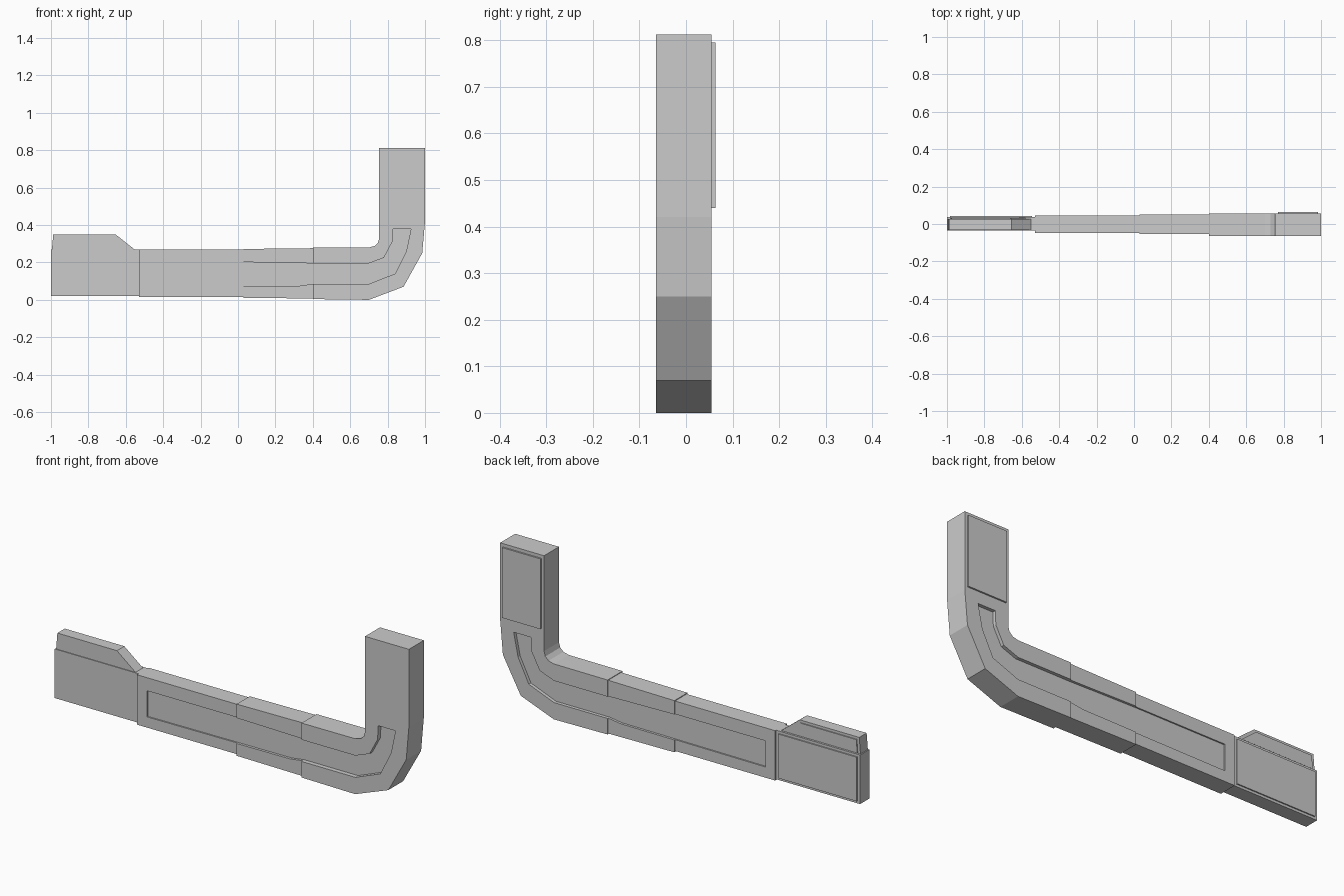
import bpy, bmesh

if "Cube" in bpy.data.objects:
    bpy.data.objects.remove(bpy.data.objects["Cube"])


def prism(name, profile, y0, y1):
    """Extrude an (x, z) outline from y0 to y1."""
    bm = bmesh.new()
    face = bm.faces.new([bm.verts.new((x, y0, z)) for x, z in profile])
    ext = bmesh.ops.extrude_face_region(bm, geom=[face])
    for v in ext["geom"]:
        if isinstance(v, bmesh.types.BMVert):
            v.co.y = y1
    bmesh.ops.recalc_face_normals(bm, faces=bm.faces)
    mesh = bpy.data.meshes.new(name)
    bm.to_mesh(mesh)
    bm.free()
    obj = bpy.data.objects.new(name, mesh)
    bpy.context.collection.objects.link(obj)
    return obj


def rect(x0, x1, z0, z1):
    return [(x0, z0), (x1, z0), (x1, z1), (x0, z1)]


# Thin end block: lower body, stepped upper body, raised back panels
prism("end_lower", rect(-1, -0.52, 0.02, 0.268), -0.035, 0.038)
prism("end_lower_panel", rect(-0.985, -0.545, 0.032, 0.255), 0.037, 0.044)
prism("end_upper", [(-0.995, 0.267), (-0.53, 0.267), (-0.55, 0.267),
                    (-0.655, 0.35), (-0.988, 0.35)][:1] +
      [(-0.55, 0.267), (-0.655, 0.35), (-0.988, 0.35)], -0.031, 0.028)
prism("end_upper_panel", [(-0.98, 0.272), (-0.58, 0.272),
                          (-0.66, 0.337), (-0.975, 0.337)], 0.027, 0.033)

# Long arm in three steps, the last one bending upward
segments = [
    prism("arm_narrow", rect(-0.53, 0.03, 0.016, 0.268), -0.048, 0.045),
    prism("arm_middle", [(0.03, 0.011), (0.40, 0.007), (0.40, 0.276),
                         (0.03, 0.272)], -0.054, 0.05),
    prism("arm_bend", [(0.40, 0.004), (0.70, 0), (0.885, 0.07), (0.985, 0.25),
                       (1, 0.42), (1, 0.812), (0.755, 0.812), (0.755, 0.33),
                       (0.748, 0.305), (0.73, 0.288), (0.70, 0.28),
                       (0.40, 0.279)], -0.064, 0.055),
]

# Raised panel on the back of the upright
prism("upright_panel", rect(0.77, 0.985, 0.44, 0.795), 0.054, 0.063)

# Shallow channel recessed along both faces of the arm
channel = [(-0.475, 0.07), (0.33, 0.075), (0.40, 0.085), (0.70, 0.085),
           (0.84, 0.14), (0.90, 0.26), (0.925, 0.38), (0.828, 0.38),
           (0.825, 0.31), (0.78, 0.225), (0.70, 0.195), (0.40, 0.195),
           (0.03, 0.202), (-0.475, 0.202)]
cutters = [prism("channel_cutter_front", channel, -0.2, -0.041),
           prism("channel_cutter_back", channel, 0.038, 0.2)]
for seg in segments:
    for cutter in cutters:
        mod = seg.modifiers.new("channel", 'BOOLEAN')
        mod.operation = 'DIFFERENCE'
        mod.solver = 'EXACT'
        mod.object = cutter

# Bake the cuts and drop the cutters
bpy.context.view_layer.update()
deps = bpy.context.evaluated_depsgraph_get()
baked = [bpy.data.meshes.new_from_object(s.evaluated_get(deps)) for s in segments]
for seg, mesh in zip(segments, baked):
    seg.modifiers.clear()
    seg.data = mesh
for cutter in cutters:
    bpy.data.objects.remove(cutter)
